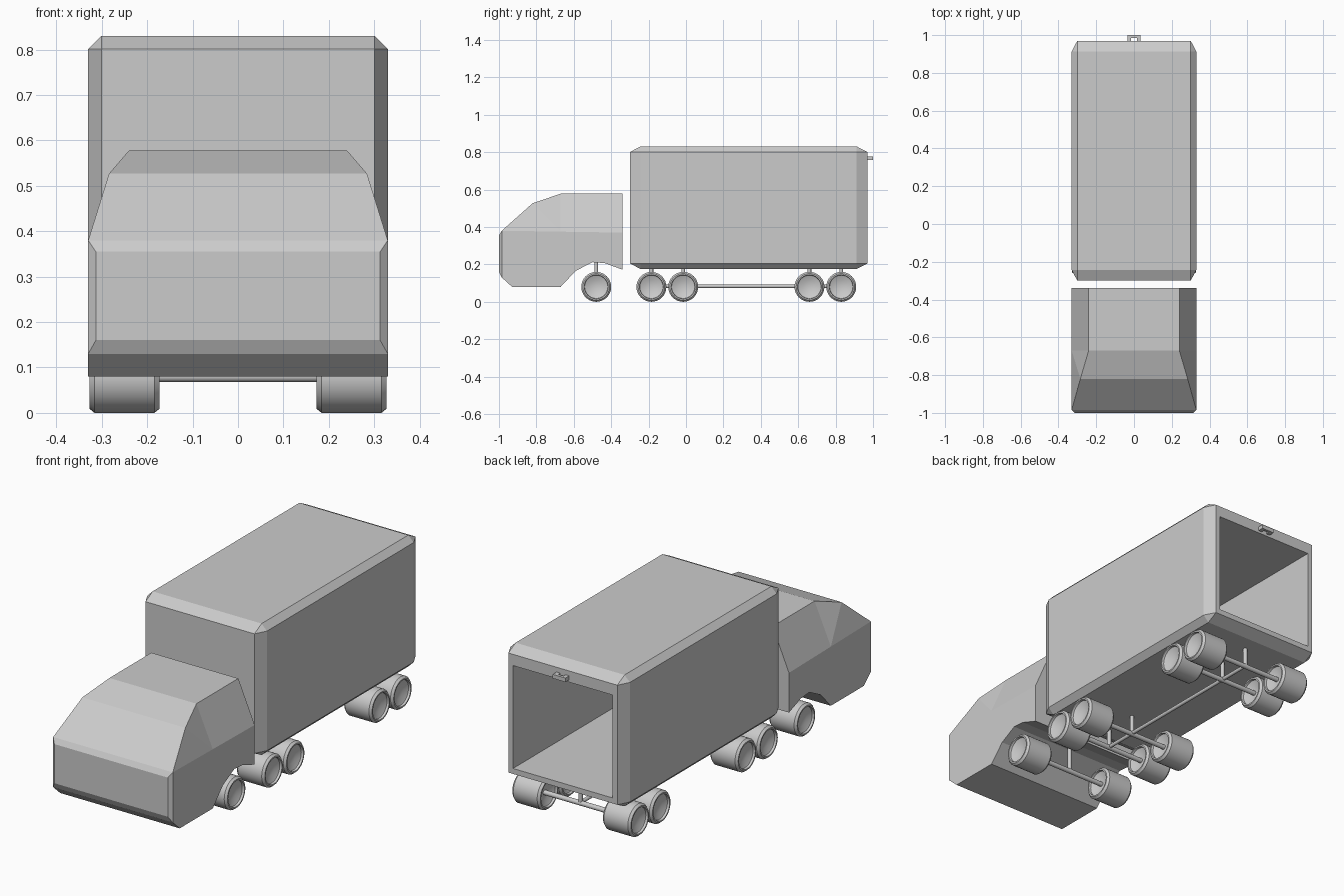
import bpy, bmesh, math
from mathutils import Matrix, Vector

old = bpy.data.objects.get("Cube")
if old:
    bpy.data.objects.remove(old, do_unlink=True)

grey = bpy.data.materials.new("plain grey")
grey.use_nodes = True
GREY = (0.6, 0.6, 0.6, 1)
grey.diffuse_color = GREY
grey.node_tree.nodes["Principled BSDF"].inputs["Base Color"].default_value = GREY


def finish(name, bm, smooth=False):
    bmesh.ops.recalc_face_normals(bm, faces=bm.faces)
    mesh = bpy.data.meshes.new(name)
    bm.to_mesh(mesh)
    bm.free()
    mesh.materials.append(grey)
    ob = bpy.data.objects.new(name, mesh)
    bpy.context.collection.objects.link(ob)
    if smooth:
        bpy.ops.object.select_all(action='DESELECT')
        ob.select_set(True)
        bpy.context.view_layer.objects.active = ob
        bpy.ops.object.shade_smooth_by_angle(angle=math.radians(35))
    return ob


def box(bm, lo, hi):
    lo, hi = Vector(lo), Vector(hi)
    mat = Matrix.Translation((lo + hi) / 2) @ Matrix.Diagonal((*(hi - lo), 1))
    return bmesh.ops.create_cube(bm, size=1, matrix=mat)


def rod(name, start, end, radius):
    start, end = Vector(start), Vector(end)
    axis = end - start
    turn = axis.to_track_quat('Z', 'Y').to_matrix().to_4x4()
    bm = bmesh.new()
    bmesh.ops.create_cone(bm, cap_ends=True, segments=16, radius1=radius, radius2=radius,
                          depth=axis.length, matrix=Matrix.Translation((start + end) / 2) @ turn)
    finish(name, bm, True)


# Trailer: chamfered unit cube, stretched, with a hollow opened from the rear
bm = bmesh.new()
bmesh.ops.create_cube(bm, size=1)
bmesh.ops.bevel(bm, geom=bm.edges[:], offset=0.045, segments=1, affect='EDGES')
bmesh.ops.scale(bm, vec=(0.66, 1.27, 0.655), verts=bm.verts)
bmesh.ops.translate(bm, vec=(0, 0.335, 0.503), verts=bm.verts)
rear = max(bm.faces, key=lambda f: f.calc_center_median().y)
bmesh.ops.inset_individual(bm, faces=[rear], thickness=0.02)
for v in rear.verts:
    v.co.x = math.copysign(0.275, v.co.x)
    v.co.z = 0.745 if v.co.z > 0.5 else 0.232
inner = bmesh.ops.extrude_discrete_faces(bm, faces=[rear])["faces"][0]
for v in inner.verts:
    v.co.y = -0.25
finish("trailer_body", bm)

# Door catch above the opening
bm = bmesh.new()
for s in (-1, 1):
    box(bm, (s * 0.025 - 0.01, 0.965, 0.757), (s * 0.025 + 0.01, 0.986, 0.777))
box(bm, (-0.035, 0.986, 0.757), (0.035, 1.0, 0.777))
finish("door_catch", bm)

# Cab: outline of (y, z, half width), bridged across x, with faceted sides
outline = [
    (-0.985, 0.38, 0.33), (-0.82, 0.527, 0.284), (-0.67, 0.578, 0.24), (-0.34, 0.578, 0.24),
    (-0.34, 0.37, 0.33), (-0.34, 0.172, 0.33), (-0.435, 0.207, 0.33), (-0.5, 0.212, 0.33),
    (-0.59, 0.165, 0.33), (-0.67, 0.08, 0.33), (-0.93, 0.08, 0.33), (-0.985, 0.13, 0.33),
    (-1.0, 0.16, 0.313), (-1.0, 0.355, 0.313)]
bm = bmesh.new()
sides = []
for s in (-1, 1):
    ring = [bm.verts.new((s * x, y, z)) for y, z, x in outline]
    belt = bm.verts.new((s * 0.33, -0.67, 0.375))
    front, brow, roof_front, roof_rear, belt_rear = ring[:5]
    bm.faces.new((front, brow, belt))
    bm.faces.new((brow, roof_front, belt))
    bm.faces.new((roof_front, roof_rear, belt_rear, belt))
    bm.faces.new([front, belt] + ring[4:12])
    bm.faces.new([front] + ring[11:])
    sides.append(ring)
left, right = sides
for i in range(len(outline)):
    j = (i + 1) % len(outline)
    bm.faces.new((left[i], left[j], right[j], right[i]))
finish("cab", bm)

# Wheels: lathed tyre with a dished hub on both sides
AXLE_Z = 0.08
half = [(0.0, 0.05), (0.035, 0.054), (0.062, 0.066), (0.064, 0.077), (0.071, 0.077), (0.08, 0.066)]
profile = half + [(r, -x) for r, x in reversed(half)]


def wheel(name, x, y):
    bm = bmesh.new()
    verts = [bm.verts.new((d, r, 0)) for r, d in profile]
    edges = [bm.edges.new(pair) for pair in zip(verts, verts[1:])]
    bmesh.ops.spin(bm, geom=verts + edges, cent=(0, 0, 0), axis=(1, 0, 0),
                   angle=math.tau, steps=32)
    bmesh.ops.remove_doubles(bm, verts=bm.verts, dist=0.0005)
    bmesh.ops.translate(bm, vec=(x, y, AXLE_Z), verts=bm.verts)
    finish(name, bm, True)


axles = {"cab": (-0.48, 0.25), "trailer_front_first": (-0.185, 0.2),
         "trailer_front_second": (-0.015, 0.2), "trailer_rear_first": (0.66, 0.2),
         "trailer_rear_second": (0.83, 0.2)}
for name, (y, top) in axles.items():
    for side, s in (("left", 1), ("right", -1)):
        wheel(f"{name}_wheel_{side}", s * 0.25, y)
    rod(f"{name}_axle", (-0.21, y, AXLE_Z), (0.21, y, AXLE_Z), 0.012)
    rod(f"{name}_strut", (0, y, AXLE_Z), (0, y, top), 0.01)

# Long shaft joining the trailer axles
rod("trailer_shaft", (0, -0.185, 0.083), (0, 0.83, 0.083), 0.009)
